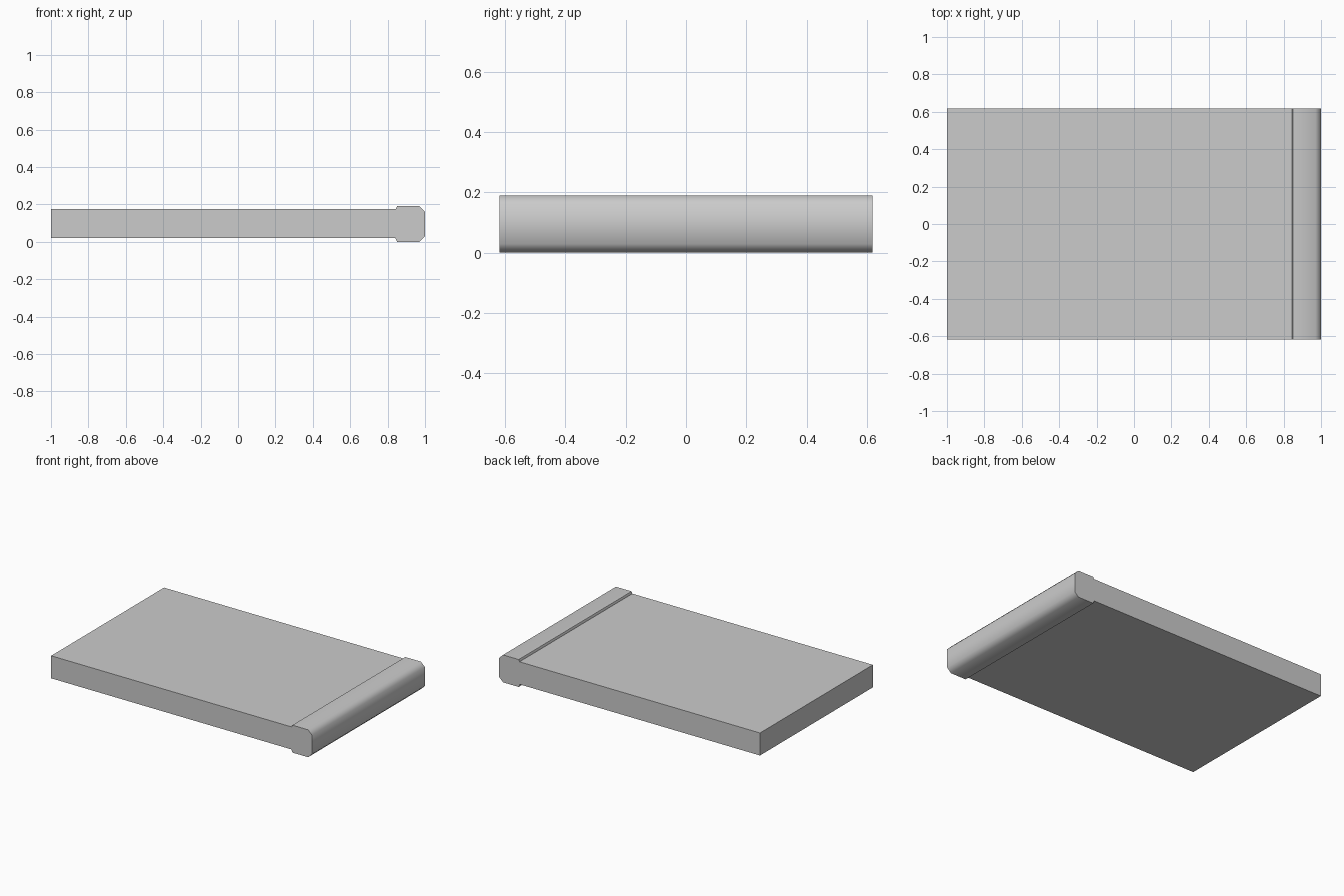
import bpy, bmesh, math

if "Cube" in bpy.data.objects:
    bpy.data.objects.remove(bpy.data.objects["Cube"])

HALF_DEPTH = 0.618


def extrude_profile(name, points, smooth_angle=None):
    """Sweep an x-z outline along y into a closed solid."""
    bm = bmesh.new()
    face = bm.faces.new([bm.verts.new((x, -HALF_DEPTH, z)) for x, z in points])
    swept = bmesh.ops.extrude_face_region(bm, geom=[face], use_keep_orig=True)
    verts = [v for v in swept["geom"] if isinstance(v, bmesh.types.BMVert)]
    bmesh.ops.translate(bm, verts=verts, vec=(0, 2 * HALF_DEPTH, 0))
    bmesh.ops.recalc_face_normals(bm, faces=bm.faces)
    mesh = bpy.data.meshes.new(name)
    bm.to_mesh(mesh)
    bm.free()
    obj = bpy.data.objects.new(name, mesh)
    bpy.context.collection.objects.link(obj)
    if smooth_angle:
        bpy.ops.object.select_all(action="DESELECT")
        obj.select_set(True)
        bpy.context.view_layer.objects.active = obj
        bpy.ops.object.shade_smooth_by_angle(angle=math.radians(smooth_angle))
    return obj


# Flat slab
extrude_profile("slab", [(-1, 0.02), (0.845, 0.02), (0.845, 0.176), (-1, 0.176)])

# Thicker edge with softened outer corners; lower half mirrored to the upper
height = 0.19
lower = [(0.843, 0.016), (0.85, 0.0), (0.97, 0.0), (1.0, 0.029)]
upper = [(x, height - z) for x, z in reversed(lower)]
extrude_profile("edge_nosing", lower + upper, smooth_angle=50)
